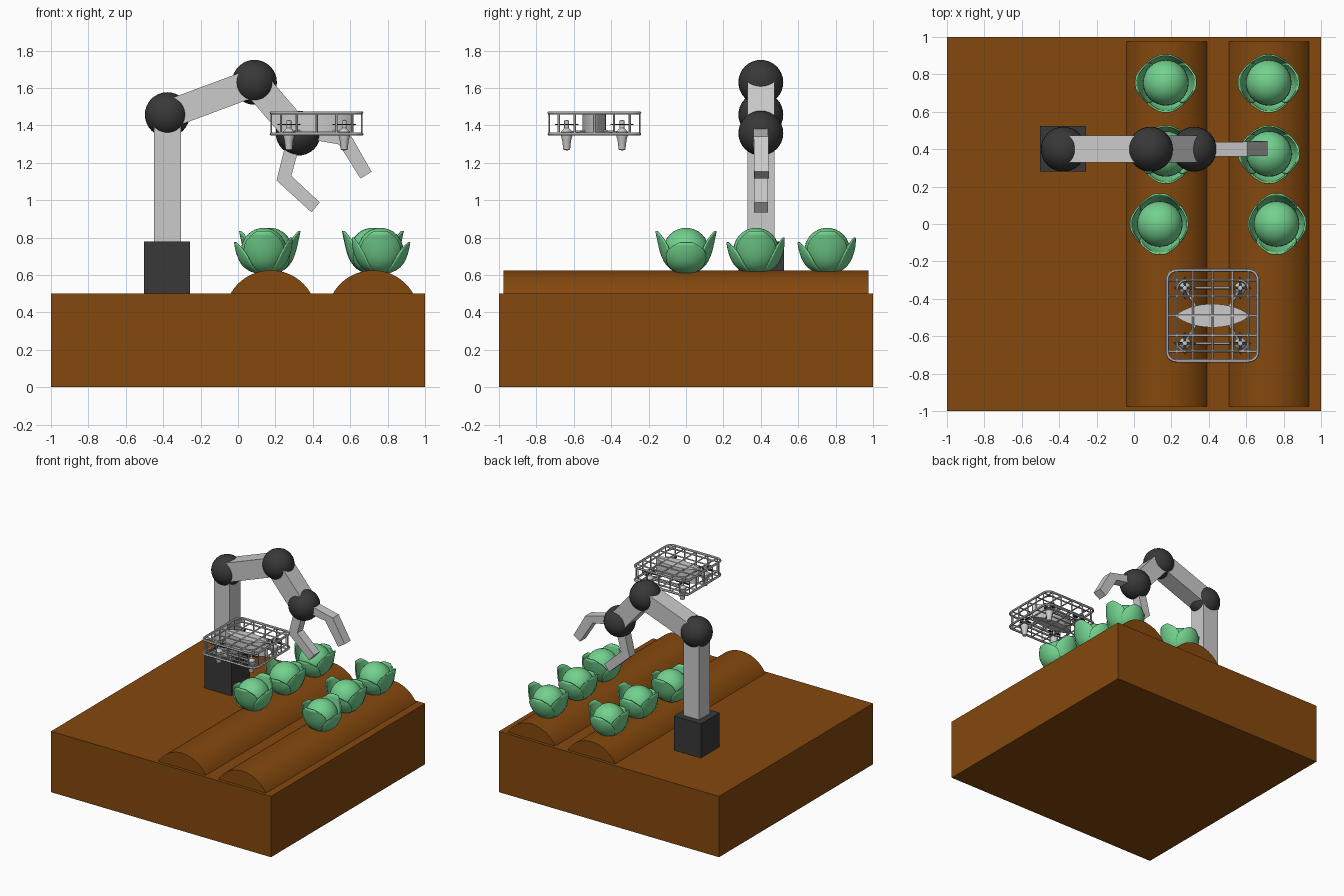
import bpy, bmesh, math
from mathutils import Vector

if "Cube" in bpy.data.objects:
    bpy.data.objects.remove(bpy.data.objects["Cube"])


def material(name, rgb):
    m = bpy.data.materials.new(name)
    m.diffuse_color = (*rgb, 1)
    m.use_nodes = True
    m.node_tree.nodes["Principled BSDF"].inputs["Base Color"].default_value = m.diffuse_color
    return m


SOIL = material("soil_brown", (0.23, 0.065, 0.004))
GREEN = material("leaf_green", (0.17, 0.64, 0.27))
DARK = material("dark_metal", (0.04, 0.04, 0.04))


def finish(ob, mat=None, smooth=False):
    if mat:
        ob.data.materials.append(mat)
    if smooth:
        bpy.ops.object.select_all(action='DESELECT')
        ob.select_set(True)
        bpy.context.view_layer.objects.active = ob
        bpy.ops.object.shade_smooth_by_angle(angle=math.radians(40))
    return ob


def from_bmesh(name, bm, mat=None, smooth=False):
    bmesh.ops.recalc_face_normals(bm, faces=bm.faces)
    me = bpy.data.meshes.new(name)
    bm.to_mesh(me)
    bm.free()
    ob = bpy.data.objects.new(name, me)
    bpy.context.collection.objects.link(ob)
    return finish(ob, mat, smooth)


def box(name, lo, hi, mat=None):
    bm = bmesh.new()
    bmesh.ops.create_cube(bm, size=1)
    for v in bm.verts:
        v.co = Vector([(a + b) / 2 + c * (b - a) for a, b, c in zip(lo, hi, v.co)])
    return from_bmesh(name, bm, mat)


def beam(name, a, b, w, t):
    """Square bar from a to b, w wide across y and t thick."""
    a, b = Vector(a), Vector(b)
    d = (b - a).normalized()
    up = d.cross(Vector((0, 1, 0))).normalized()
    side = up.cross(d)
    bm = bmesh.new()
    bmesh.ops.create_cube(bm, size=1)
    for v in bm.verts:
        x, y, z = v.co
        v.co = (a + b) / 2 + d * x * (b - a).length + side * y * w + up * z * t
    return from_bmesh(name, bm)


def ball(name, loc, r, mat):
    bpy.ops.mesh.primitive_uv_sphere_add(segments=32, ring_count=16, radius=r, location=loc)
    ob = bpy.context.object
    ob.name = name
    return finish(ob, mat, True)


def prism(name, outline, offset, mat=None, smooth=False):
    bm = bmesh.new()
    f = bm.faces.new([bm.verts.new(p) for p in outline])
    g = bmesh.ops.extrude_face_region(bm, geom=[f])["geom"]
    bmesh.ops.translate(bm, vec=offset, verts=[e for e in g if isinstance(e, bmesh.types.BMVert)])
    return from_bmesh(name, bm, mat, smooth)


def tubes(name, paths, r, mat=None):
    cu = bpy.data.curves.new(name, 'CURVE')
    cu.dimensions, cu.bevel_depth, cu.bevel_resolution = '3D', r, 1
    cu.use_fill_caps = True
    for pts, closed in paths:
        s = cu.splines.new('POLY')
        s.points.add(len(pts) - 1)
        for p, co in zip(s.points, pts):
            p.co = (*co, 1)
        s.use_cyclic_u = closed
    ob = bpy.data.objects.new(name, cu)
    bpy.context.collection.objects.link(ob)
    bpy.ops.object.select_all(action='DESELECT')
    ob.select_set(True)
    bpy.context.view_layer.objects.active = ob
    bpy.ops.object.convert(target='MESH')
    return finish(bpy.context.object, mat, True)


# Soil block with two rounded planting ridges
box("soil_block", (-1, -1, 0), (1, 1, 0.5), SOIL)
for i, cx in enumerate((0.175, 0.722)):
    arc = [(cx + 0.247 * math.sin(t), -0.975, 0.378 + 0.247 * math.cos(t))
           for t in [math.radians(-62 + 124 * k / 24) for k in range(25)]]
    prism(f"soil_ridge_{i}", arc, (0, 1.95, 0), SOIL, True)


# Cabbages: a round heart wrapped by four cupped leaves
def leaf(name, cx, cy, heading, top, reach):
    prof = [(0.035, 0.0), (0.085, 0.10), (0.118, 0.28), (0.138, 0.52), (0.15, 0.78), (reach, 1.0)]
    widths = [60, 58, 56, 52, 42, 14]
    n = 10
    bm = bmesh.new()
    rows = []
    for (r, h), w in zip(prof, widths):
        row = []
        for k in range(n + 1):
            a = heading + math.radians(w) * (2 * k / n - 1)
            row.append(bm.verts.new((cx + r * math.cos(a), cy + r * math.sin(a), 0.61 + h * (top - 0.61))))
        rows.append(row)
    for lo, hi in zip(rows, rows[1:]):
        for k in range(n):
            bm.faces.new((lo[k], lo[k + 1], hi[k + 1], hi[k]))
    ob = from_bmesh(name, bm, GREEN, True)
    sub = ob.modifiers.new("soft", 'SUBSURF')
    sub.levels = sub.render_levels = 1
    sol = ob.modifiers.new("thick", 'SOLIDIFY')
    sol.thickness, sol.offset = 0.009, 0


cabbages = [(0.17, 0.755, -90), (0.72, 0.755, -90), (0.17, 0.375, -90), (0.722, 0.375, -90),
            (0.138, 0.0, 180), (0.762, 0.0, 0)]
for i, (cx, cy, face) in enumerate(cabbages):
    ball(f"cabbage_heart_{i}", (cx, cy, 0.73), 0.122, GREEN)
    for k, (turn, top, reach) in enumerate(((0, 0.775, 0.155), (90, 0.835, 0.16),
                                            (180, 0.80, 0.148), (-90, 0.835, 0.16))):
        leaf(f"cabbage_leaf_{i}_{k}", cx, cy, math.radians(face + turn), top, reach)

# Robot arm: pedestal, column, two links, ball joints
Y = 0.4
shoulder, elbow, wrist = (-0.378, Y, 1.457), (0.088, Y, 1.63), (0.322, Y, 1.358)
box("arm_pedestal", (-0.502, 0.28, 0.5), (-0.257, 0.525, 0.78), DARK)
box("arm_column", (-0.45, 0.328, 0.78), (-0.306, 0.472, 1.45))
beam("upper_arm", shoulder, elbow, 0.145, 0.15)
beam("forearm", elbow, wrist, 0.145, 0.15)
for name, p in (("shoulder_joint", shoulder), ("elbow_joint", elbow), ("wrist_joint", wrist)):
    ball(name, p, 0.12, DARK)


# Gripper: two bent fingers with mitred corners
def finger(name, side_a, side_b, y0, w, lean):
    bm = bmesh.new()
    cols = []
    for k, ((x, z), (u, v)) in enumerate(zip(side_a, side_b)):
        y = y0 + lean * k
        h = w / 2
        cols.append([bm.verts.new(p) for p in ((x, y - h, z), (x, y + h, z), (u, y + h, v), (u, y - h, v))])
    for c, d in zip(cols, cols[1:]):
        for k in range(4):
            bm.faces.new((c[k], c[k - 1], d[k - 1], d[k]))
    bm.faces.new(cols[0])
    bm.faces.new(cols[-1])
    from_bmesh(name, bm)


finger("inner_finger", [(0.262, 1.33), (0.206, 1.105), (0.393, 0.935)],
       [(0.34, 1.33), (0.285, 1.13), (0.437, 0.988)], 0.40, 0.075, 0.0)
finger("outer_finger", [(0.36, 1.40), (0.607, 1.34), (0.714, 1.152)],
       [(0.36, 1.33), (0.54, 1.298), (0.655, 1.115)], 0.398, 0.078, 0.003)

# Drone: wire cage with rounded corners
DX, DY, Z0, Z1, H, C = 0.42, -0.49, 1.353, 1.467, 0.242, 0.05


def ring(h, z):
    pts = []
    for q, (sx, sy) in enumerate(((1, 1), (-1, 1), (-1, -1), (1, -1))):
        for k in range(6):
            a = math.pi / 2 * (q + k / 5)
            pts.append((DX + sx * (h - C) + C * math.cos(a), DY + sy * (h - C) + C * math.sin(a), z))
    return pts


tubes("cage_rims", [(ring(H, z), True) for z in (Z0, Z1)], 0.009)
bars = []
for o in (-0.19, -0.105, 0, 0.105, 0.19):
    for along_x in (True, False):
        loop = [(-H, Z0), (H, Z0), (H, Z1), (-H, Z1)]
        bars.append(([(DX + s, DY + o, z) if along_x else (DX + o, DY + s, z) for s, z in loop], True))
tubes("cage_bars", bars, 0.0065)
tubes("cage_inner_rims", [(ring(0.19, z), True) for z in (Z0, Z1)], 0.006)

# Drone body: pointed oval hull
hull = [(DX + 0.195 * math.cos(t), DY + 0.063 * math.sin(t) * abs(math.sin(t)) ** 0.5, 1.352)
        for t in [2 * math.pi * k / 40 for k in range(40)]]
prism("drone_hull", hull, (0, 0, 0.116), None, True)

# Drone rotors: pods, spars and propellers
pod = [(0.0, 1.265), (0.018, 1.27), (0.024, 1.32), (0.031, 1.345), (0.031, 1.365),
       (0.013, 1.385), (0.013, 1.425), (0.0, 1.43)]
spars = []
for sx in (-1, 1):
    for sy in (-1, 1):
        x, y = DX + sx * 0.148, DY + sy * 0.148
        tag = ("left" if sx < 0 else "right") + ("_front" if sy < 0 else "_back")
        bm = bmesh.new()
        vs = [bm.verts.new((x + r, y, z)) for r, z in pod]
        es = [bm.edges.new(p) for p in zip(vs, vs[1:])]
        bmesh.ops.spin(bm, geom=vs + es, cent=(x, y, 0), axis=(0, 0, 1), angle=2 * math.pi, steps=16)
        bmesh.ops.remove_doubles(bm, verts=bm.verts, dist=1e-5)
        from_bmesh("rotor_pod_" + tag, bm, None, True)
        spars.append(([(x, y, 1.36), (DX + sx * 0.08, DY + sy * 0.03, 1.37)], False))
        for k in range(2):
            blade = [(-0.062, 0.002), (-0.045, -0.01), (0, -0.004), (0.045, -0.01),
                     (0.062, -0.002), (0.045, 0.01), (0, 0.004), (-0.045, 0.01)]
            pts = [(x + (u if k else v), y + (v if k else u), 1.402) for u, v in blade]
            prism(f"propeller_{tag}_{k}", pts, (0, 0, 0.006), DARK)
    spars.append(([(DX - 0.148, DY + sx * 0.148, 1.36), (DX + 0.148, DY + sx * 0.148, 1.36)], False))
tubes("rotor_spars", spars, 0.008)
